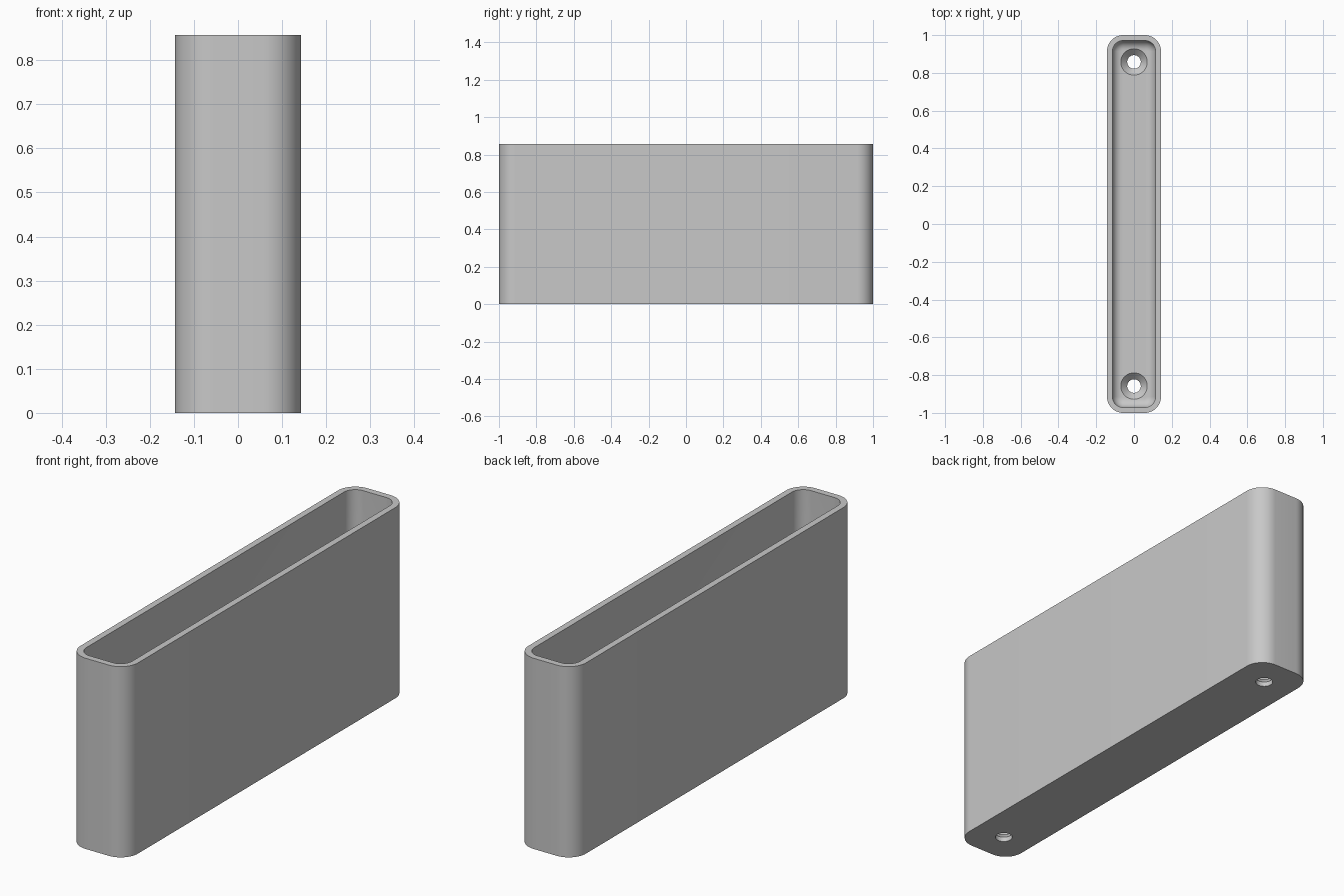
import bpy, bmesh, math

default = bpy.data.objects.get("Cube")
if default:
    bpy.data.objects.remove(default)

HALF_X, HALF_Y, HEIGHT = 0.143, 1.0, 0.857
CORNER, WALL, FLOOR, FILLET = 0.086, 0.029, 0.055, 0.05
HOLE_Y, HOLE_R, SINK_R = 0.858, 0.036, 0.07
STRAIGHT = FLOOR - (SINK_R - HOLE_R)

grey = bpy.data.materials.new("plain grey")
grey.use_nodes = True
colour = (0.58, 0.58, 0.58, 1)
grey.diffuse_color = colour
grey.node_tree.nodes["Principled BSDF"].inputs["Base Color"].default_value = colour


def rounded_loop(bm, inset, z, steps=14):
    """Ring of vertices around a rounded rectangle, inset from the outside."""
    radius = CORNER - inset
    cx, cy = HALF_X - CORNER, HALF_Y - CORNER
    ring = []
    for quarter, (sx, sy) in enumerate([(1, 1), (-1, 1), (-1, -1), (1, -1)]):
        for i in range(steps + 1):
            a = (quarter + i / steps) * math.pi / 2
            ring.append(bm.verts.new((sx * cx + radius * math.cos(a),
                                      sy * cy + radius * math.sin(a), z)))
    return ring


def circle_loop(bm, radius, y, z, steps=48):
    turn = 2 * math.pi / steps
    return [bm.verts.new((radius * math.cos(i * turn),
                          y + radius * math.sin(i * turn), z)) for i in range(steps)]


def skin(name, bm, rings):
    """Bridge successive rings, cap both ends and make an object."""
    for low, high in zip(rings, rings[1:]):
        for i in range(len(low)):
            j = (i + 1) % len(low)
            bm.faces.new((low[i], low[j], high[j], high[i]))
    bm.faces.new(rings[0])
    bm.faces.new(rings[-1])
    bmesh.ops.recalc_face_normals(bm, faces=bm.faces)
    mesh = bpy.data.meshes.new(name)
    bm.to_mesh(mesh)
    bm.free()
    mesh.materials.append(grey)
    obj = bpy.data.objects.new(name, mesh)
    bpy.context.collection.objects.link(obj)
    return obj


# Open box: outer wall, rim, inner wall, then the fillet down to the floor
bm = bmesh.new()
rings = [rounded_loop(bm, 0, 0), rounded_loop(bm, 0, HEIGHT),
         rounded_loop(bm, WALL, HEIGHT)]
for i in range(9):
    a = i / 8 * math.pi / 2
    rings.append(rounded_loop(bm, WALL + FILLET * (1 - math.cos(a)),
                              FLOOR + FILLET * (1 - math.sin(a))))
box = skin("open_box", bm, rings)

# Two countersunk screw holes through the floor
bpy.context.view_layer.objects.active = box
for side, label in ((-1, "front"), (1, "back")):
    bm = bmesh.new()
    profile = [(HOLE_R, -0.1), (HOLE_R, STRAIGHT), (SINK_R, FLOOR), (SINK_R, 0.2)]
    cutter = skin(label + "_hole_cutter", bm,
                  [circle_loop(bm, r, side * HOLE_Y, z) for r, z in profile])
    cutter.hide_render = True
    cut = box.modifiers.new(label + "_hole", "BOOLEAN")
    cut.operation, cut.solver, cut.object = "DIFFERENCE", "EXACT", cutter
    bpy.ops.object.modifier_apply(modifier=cut.name)
    bpy.data.objects.remove(cutter)

# Smooth corners, crisp rims
for obj in bpy.context.selected_objects:
    obj.select_set(False)
box.select_set(True)
bpy.ops.object.shade_smooth_by_angle(angle=math.radians(30))
